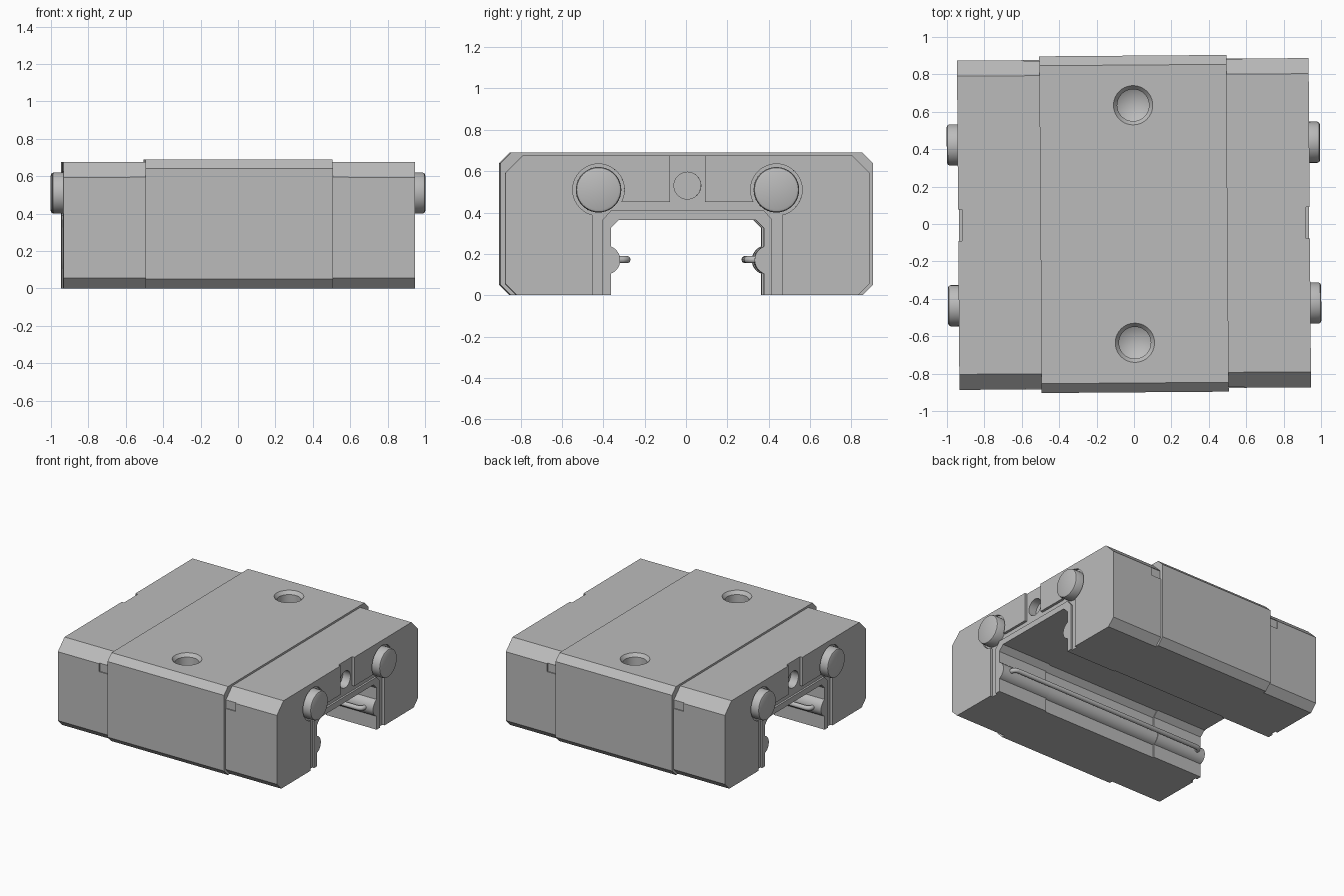
import bpy, bmesh, math
from mathutils import Matrix

cube = bpy.data.objects.get("Cube")
if cube:
    bpy.data.objects.remove(cube)

TILT = 0.0075
steel = bpy.data.materials.new("grey steel")
steel.use_nodes = True
GREY = (0.5, 0.5, 0.5, 1)
steel.diffuse_color = GREY
steel.node_tree.nodes["Principled BSDF"].inputs["Base Color"].default_value = GREY


def add_object(name, bm):
    bmesh.ops.recalc_face_normals(bm, faces=bm.faces)
    me = bpy.data.meshes.new(name)
    bm.to_mesh(me)
    bm.free()
    me.materials.append(steel)
    ob = bpy.data.objects.new(name, me)
    bpy.context.collection.objects.link(ob)
    return ob


def prism(name, profile, x0, x1):
    """Extrude a (y, z) outline from x0 to x1."""
    bm = bmesh.new()
    face = bm.faces.new([bm.verts.new((x0, y, z)) for y, z in profile])
    out = bmesh.ops.extrude_face_region(bm, geom=[face])
    verts = [v for v in out["geom"] if isinstance(v, bmesh.types.BMVert)]
    bmesh.ops.translate(bm, verts=verts, vec=(x1 - x0, 0, 0))
    return add_object(name, bm)


def lathe(name, profile, matrix):
    """Spin (radius, height) points about local z, then place the result."""
    bm = bmesh.new()
    verts = [bm.verts.new((r, 0, h)) for r, h in profile]
    edges = [bm.edges.new(p) for p in zip(verts, verts[1:])]
    bmesh.ops.spin(bm, geom=verts + edges, cent=(0, 0, 0), axis=(0, 0, 1),
                   angle=math.tau, steps=40)
    bmesh.ops.remove_doubles(bm, verts=bm.verts, dist=0.0005)
    bm.transform(matrix)
    return add_object(name, bm)


def along_x(x, y, z):
    return Matrix.Translation((x, y, z)) @ Matrix.Rotation(math.pi / 2, 4, "Y")


def both_sides(half):
    """Mirror a right-hand outline in y and close it."""
    return half + [(-y, z) for y, z in reversed(half)]


def channel(wall, tip):
    """Rail opening with the rounded ball row, from the bottom up."""
    c, r, zc = tip + 0.07, 0.07, 0.17
    reach = math.acos((c - wall) / r)
    arc = [(c - r * math.cos(a), zc + r * math.sin(a))
           for a in (reach * (i / 8 - 1) for i in range(17))]
    return [(wall, 0)] + arc + [(wall, 0.325), (wall - 0.04, 0.365)]


def saddle(width, height, top, bottom, inner):
    outer = [(width - top, height), (width, height - top),
             (width, bottom), (width - bottom, 0)]
    return both_sides(outer + inner)


def cut(ob, cutters):
    bpy.context.view_layer.objects.active = ob
    for c in cutters:
        c.hide_render = True
        mod = ob.modifiers.new("cut", "BOOLEAN")
        mod.operation = "DIFFERENCE"
        mod.solver = "EXACT"
        mod.object = c
        bpy.ops.object.modifier_apply(modifier=mod.name)
        bpy.data.objects.remove(c)


parts = []

# Central carriage block with two countersunk mounting holes
block = prism("carriage_block", saddle(0.9, 0.69, 0.05, 0.05, channel(0.38, 0.33)), -0.5, 0.5)
hole = [(0, -0.24), (0.085, -0.19), (0.085, -0.025), (0.105, 0), (0.105, 0.05), (0, 0.05)]
cut(block, [lathe("hole_cutter", hole, Matrix.Translation((0, y, 0.69)))
            for y in (-0.635, 0.635)])
parts.append(block)

# End caps, mirrored to both ends, with a small notch beside the block
inner = channel(0.37, 0.325)
cap_outline = saddle(0.88, 0.675, 0.083, 0.055, inner)
cap = prism("end_cap", cap_outline, 0.5, 0.84)
cut(cap, [prism("notch_cutter", [(s * 0.872, 0.53), (s * 0.95, 0.53),
                                 (s * 0.95, 0.596), (s * 0.872, 0.596)], 0.49, 0.585)
          for s in (-1, 1)])
plate = prism("end_plate", cap_outline, 0.84, 0.94)

# Recess around the rail opening, grease port and screw seats
recess = both_sides([(0.085, 0.8), (0.085, 0.45), (0.46, 0.45), (0.46, -0.1)])
disc = [(0, -0.02), (0.125, -0.02), (0.125, 0.05), (0, 0.05)]
port = [(0, -0.07), (0.065, -0.07), (0.065, 0.05), (0, 0.05)]
cut(plate, [prism("recess_cutter", recess, 0.92, 1.0),
            lathe("port_cutter", port, along_x(0.925, 0, 0.53))]
    + [lathe("seat_cutter", disc, along_x(0.94, y, 0.51)) for y in (-0.43, 0.43)])

# Seal lip that frames the rail opening
lip = prism("end_seal", both_sides([(0.37, 0.41), (0.41, 0.365), (0.41, 0)] + inner), 0.915, 0.935)

# Screw heads with rounded rims
head = [(0, -0.03), (0.11, -0.03), (0.11, 0.043), (0.106, 0.053), (0.095, 0.058), (0, 0.058)]
screws = [lathe(f"screw_head_{side}", head, along_x(0.94, y, 0.51))
          for side, y in (("front", -0.43), ("back", 0.43))]

for ob in [cap, plate, lip] + screws:
    ob.modifiers.new("both ends", "MIRROR").use_axis[0] = True
    parts.append(ob)

# Retaining wires along the ball rows, bent into the caps
wire = bpy.data.curves.new("retaining_wires", "CURVE")
wire.dimensions = "3D"
wire.bevel_depth = 0.018
wire.bevel_resolution = 3
wire.use_fill_caps = True
bend = [(0.86, 0.36), (0.86, 0.315), (0.85, 0.298), (0.83, 0.292)]
path = bend + [(-x, y) for x, y in reversed(bend)]
for s in (-1, 1):
    spline = wire.splines.new("POLY")
    spline.points.add(len(path) - 1)
    for p, (x, y) in zip(spline.points, path):
        p.co = (x, s * y, 0.172, 1)
wire.materials.append(steel)
wires = bpy.data.objects.new("retaining_wires", wire)
bpy.context.collection.objects.link(wires)

# Shared shading and slight turn of the whole carriage
bpy.ops.object.select_all(action="DESELECT")
for ob in parts:
    ob.select_set(True)
bpy.context.view_layer.objects.active = block
bpy.ops.object.shade_smooth_by_angle(angle=math.radians(30))
for ob in parts + [wires]:
    ob.rotation_euler.z = TILT
